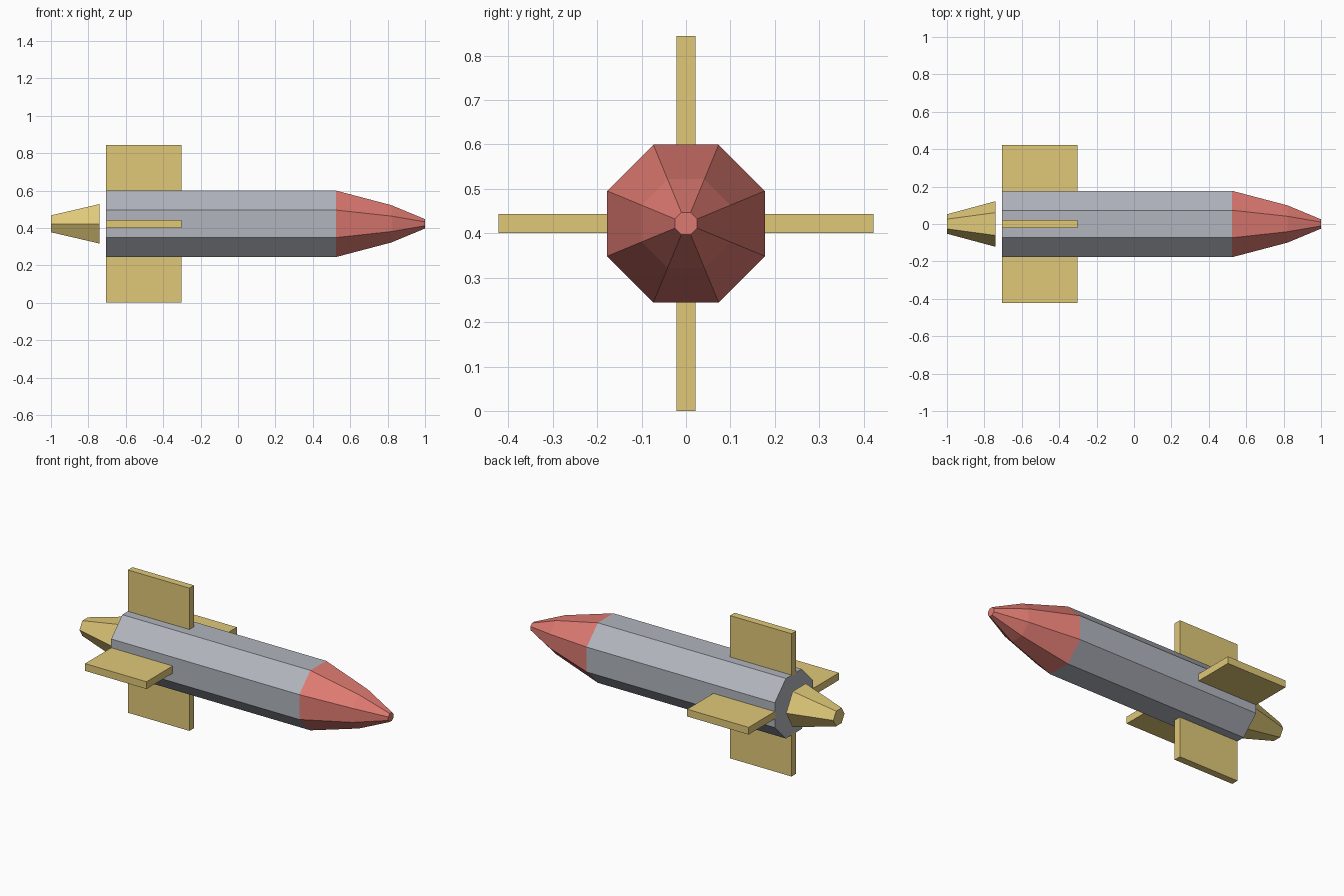
import bpy
import bmesh
from math import cos, sin, pi
from mathutils import Matrix, Vector

if "Cube" in bpy.data.objects:
    bpy.data.objects.remove(bpy.data.objects["Cube"], do_unlink=True)

CENTRE_Z = 0.422


def material(name, rgb):
    mat = bpy.data.materials.new(name)
    mat.use_nodes = True
    mat.diffuse_color = (*rgb, 1)
    mat.node_tree.nodes["Principled BSDF"].inputs["Base Color"].default_value = (*rgb, 1)
    return mat


GREY = material("body grey", (0.44, 0.46, 0.51))
RED = material("nose red", (0.73, 0.195, 0.165))
YELLOW = material("fin yellow", (0.745, 0.58, 0.19))


def finish(name, bm, mat):
    bmesh.ops.recalc_face_normals(bm, faces=bm.faces)
    mesh = bpy.data.meshes.new(name)
    bm.to_mesh(mesh)
    bm.free()
    mesh.materials.append(mat)
    obj = bpy.data.objects.new(name, mesh)
    obj.location.z = CENTRE_Z
    bpy.context.collection.objects.link(obj)
    return obj


def faceted_tube(name, profile, sides, turn, mat):
    """Sweep (x, radius) stations into a capped faceted solid along x."""
    bm = bmesh.new()
    rings = []
    for x, radius in profile:
        angles = [turn + 2 * pi * i / sides for i in range(sides)]
        rings.append([bm.verts.new((x, radius * cos(a), radius * sin(a))) for a in angles])
    for a, b in zip(rings, rings[1:]):
        for i in range(sides):
            j = (i + 1) % sides
            bm.faces.new((a[i], a[j], b[j], b[i]))
    bm.faces.new(rings[0])
    bm.faces.new(rings[-1])
    return finish(name, bm, mat)


def fin(name, angle):
    """Flat plate rooted just inside the body and turned about its axis."""
    x0, x1, inner, outer, thick = -0.705, -0.303, 0.17, 0.422, 0.043
    bm = bmesh.new()
    bmesh.ops.create_cube(bm, size=1)
    bmesh.ops.scale(bm, vec=(x1 - x0, thick, outer - inner), verts=bm.verts)
    bmesh.ops.translate(bm, vec=Vector(((x0 + x1) / 2, 0, (inner + outer) / 2)), verts=bm.verts)
    bmesh.ops.rotate(bm, matrix=Matrix.Rotation(angle, 3, "X"), verts=bm.verts)
    return finish(name, bm, YELLOW)


# Octagonal body and tapered nose
faceted_tube("body", [(-0.705, 0.192), (0.525, 0.192)], 8, pi / 8, GREY)
faceted_tube("nose_cone", [(0.525, 0.192), (0.82, 0.108), (1.0, 0.027)], 8, pi / 8, RED)

# Hexagonal tail piece, standing just clear of the body
faceted_tube("tail_nozzle", [(-1.0, 0.052), (-0.74, 0.122)], 6, 0, YELLOW)

# Four fins around the tail
for i, side in enumerate(("top", "front", "bottom", "back")):
    fin(side + "_fin", i * pi / 2)
